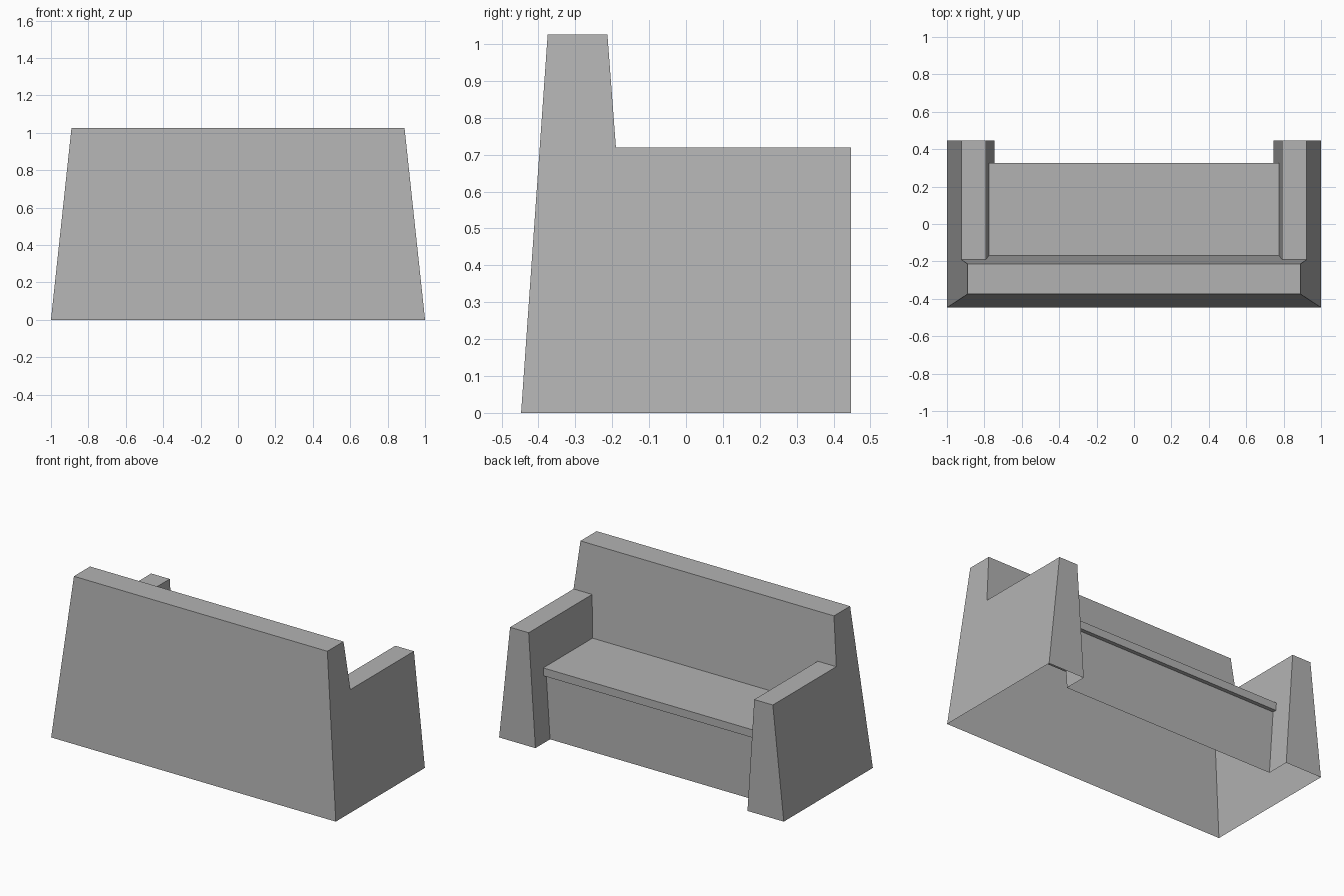
import bpy
import bmesh
from mathutils import Vector

cube = bpy.data.objects.get("Cube")
if cube:
    bpy.data.objects.remove(cube, do_unlink=True)

GREY = (0.45, 0.45, 0.45, 1.0)
grey = bpy.data.materials.new("plain grey")
grey.use_nodes = True
grey.diffuse_color = GREY
grey.node_tree.nodes["Principled BSDF"].inputs["Base Color"].default_value = GREY

# Main heights and depths
ARM_Z, TOP_Z = 0.72, 1.025
SEAT_Z, LIP_Z = 0.455, 0.405
REAR, FRONT = -0.447, 0.447
SEAT_Y, PANEL_Y = 0.325, 0.30
REST_TOP_REAR, REST_TOP_FRONT = -0.375, -0.213


def outer(z):
    """Half width of the sloping outer walls."""
    return 1 - 0.107 * z


def inner(z):
    """Half width of the gap between the arms."""
    return 0.745 + 0.066 * z


def rest(z):
    """Depth of the sloping face of the backrest."""
    return -0.19 - 0.078 * (z - ARM_Z)


def build(name, faces):
    """Make a flat shaded open shell from (points, facing direction) pairs."""
    bm = bmesh.new()
    for points, facing in faces:
        face = bm.faces.new([bm.verts.new(p) for p in points])
        face.normal_update()
        if face.normal.dot(Vector(facing)) < 0:
            face.normal_flip()
    bmesh.ops.remove_doubles(bm, verts=bm.verts, dist=0.0001)
    mesh = bpy.data.meshes.new(name)
    bm.to_mesh(mesh)
    bm.free()
    mesh.materials.append(grey)
    obj = bpy.data.objects.new(name, mesh)
    bpy.context.collection.objects.link(obj)


def span(width_low, low, width_high, high):
    """Symmetric four sided face between two (y, z) edges."""
    return [(-width_low, *low), (width_low, *low),
            (width_high, *high), (-width_high, *high)]


# Backrest: rear wall, top and sloping face, which narrows between the arms
w = outer(TOP_Z)
rear_top, front_top = (REST_TOP_REAR, TOP_Z), (REST_TOP_FRONT, TOP_Z)
at_arm, at_seat = (rest(ARM_Z), ARM_Z), (rest(SEAT_Z), SEAT_Z)
build("backrest", [
    (span(outer(0), (REAR, 0), w, rear_top), (0, -1, 0)),
    (span(w, rear_top, w, front_top), (0, 0, 1)),
    (span(outer(ARM_Z), at_arm, w, front_top), (0, 1, 0)),
    (span(inner(SEAT_Z), at_seat, inner(ARM_Z), at_arm), (0, 1, 0)),
])

# Seat: top, front lip, overhang and the panel below
lip_top, lip_low = (SEAT_Y, SEAT_Z), (SEAT_Y, LIP_Z)
panel_top = (PANEL_Y, LIP_Z)
ws, wl = inner(SEAT_Z), inner(LIP_Z)
build("seat", [
    (span(ws, at_seat, ws, lip_top), (0, 0, 1)),
    (span(wl, lip_low, ws, lip_top), (0, 1, 0)),
    (span(wl, panel_top, wl, lip_low), (0, 0, -1)),
    (span(inner(0), (PANEL_Y, 0), wl, panel_top), (0, 1, 0)),
])

# Arms: side wall, inner wall cut around the seat, top and end, open below
side_profile = [(REAR, 0), (FRONT, 0), (FRONT, ARM_Z), at_arm, front_top, rear_top]
inner_profile = [(FRONT, 0), (FRONT, ARM_Z), at_arm, at_seat,
                 lip_top, lip_low, panel_top, (PANEL_Y, 0)]
for name, s in (("left_arm", 1), ("right_arm", -1)):
    arm_top = [(s * f(ARM_Z), y, ARM_Z) for f, y in (
        (inner, at_arm[0]), (outer, at_arm[0]), (outer, FRONT), (inner, FRONT))]
    arm_end = [(s * f(z), FRONT, z) for f, z in (
        (inner, 0), (outer, 0), (outer, ARM_Z), (inner, ARM_Z))]
    build(name, [
        ([(s * outer(z), y, z) for y, z in side_profile], (s, 0, 0)),
        ([(s * inner(z), y, z) for y, z in inner_profile], (-s, 0, 0)),
        (arm_top, (0, 0, 1)),
        (arm_end, (0, 1, 0)),
    ])
